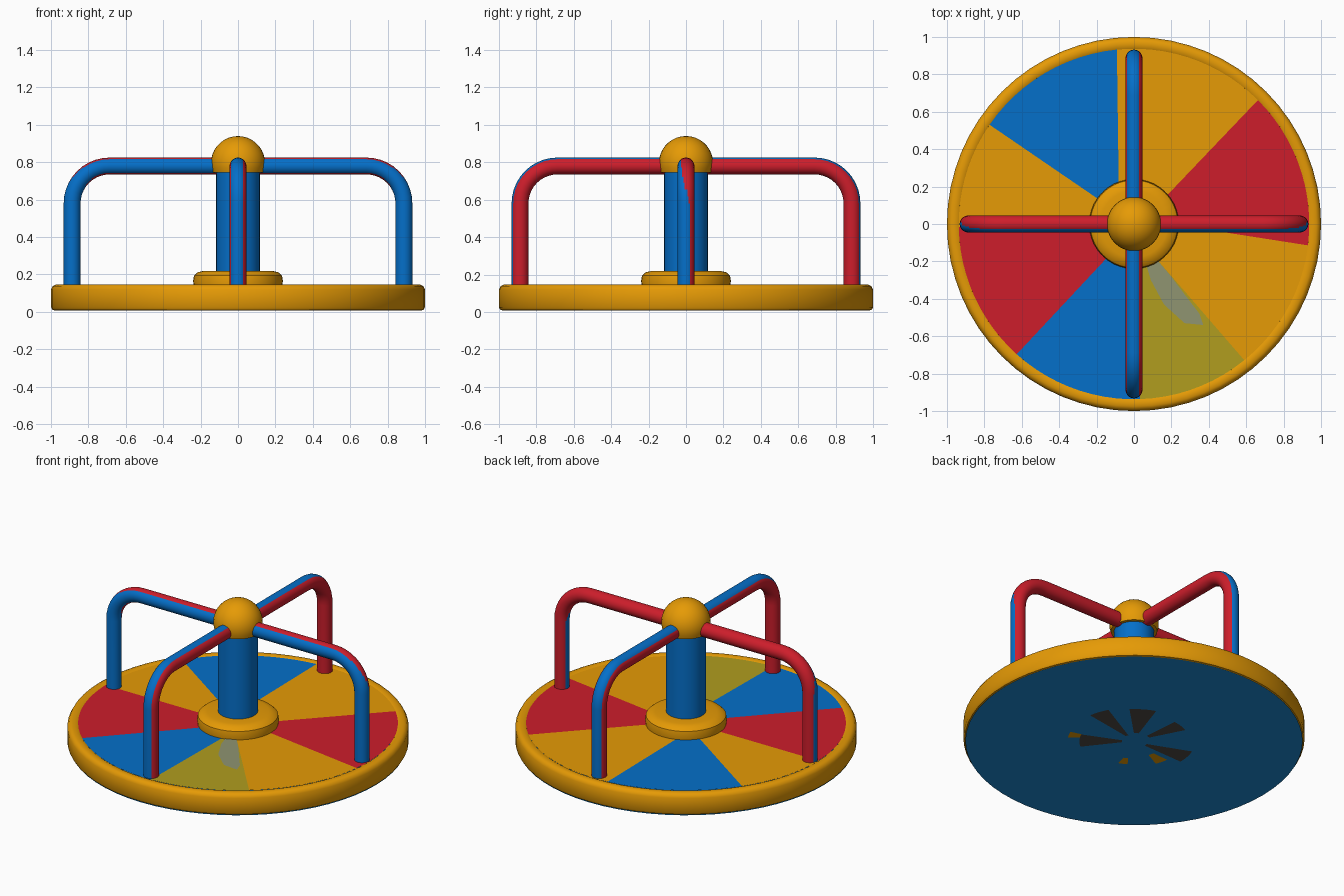
import bpy, bmesh
from math import sin, cos, pi, radians, hypot
from mathutils import Vector, Matrix

if "Cube" in bpy.data.objects:
    bpy.data.objects.remove(bpy.data.objects["Cube"])


def material(name, *srgb):
    rgba = [(c / 255) ** 2.2 for c in srgb] + [1]
    mat = bpy.data.materials.new(name)
    mat.use_nodes = True
    mat.diffuse_color = rgba
    bsdf = mat.node_tree.nodes["Principled BSDF"]
    bsdf.inputs["Base Color"].default_value = rgba
    bsdf.inputs["Roughness"].default_value = 0.6
    return mat


ORANGE = material("orange", 229, 153, 14)
BLUE = material("blue", 13, 111, 200)
RED = material("red", 204, 35, 47)
OLIVE = material("olive", 175, 156, 36)
GREY = material("worn grey", 142, 147, 112)
UNDER = material("underside blue", 35, 138, 212)
DARK = material("dark patch", 82, 76, 70)


def finish(name, bm, mats, smooth=True, recalc=True):
    if recalc:
        bmesh.ops.recalc_face_normals(bm, faces=bm.faces)
    mesh = bpy.data.meshes.new(name)
    bm.to_mesh(mesh)
    bm.free()
    obj = bpy.data.objects.new(name, mesh)
    bpy.context.collection.objects.link(obj)
    for m in mats:
        mesh.materials.append(m)
    if smooth:
        bpy.ops.object.select_all(action='DESELECT')
        obj.select_set(True)
        bpy.context.view_layer.objects.active = obj
        bpy.ops.object.shade_smooth_by_angle(angle=radians(40))
    return obj


def lathe(name, profile, mat, steps=64, closed=False):
    """Turn a (radius, height) profile around the z axis."""
    bm = bmesh.new()
    verts = [bm.verts.new((r, 0, z)) for r, z in profile]
    pairs = list(zip(verts, verts[1:]))
    if closed:
        pairs.append((verts[-1], verts[0]))
    edges = [bm.edges.new(p) for p in pairs]
    bmesh.ops.spin(bm, geom=verts + edges, cent=(0, 0, 0), axis=(0, 0, 1),
                   angle=2 * pi, steps=steps)
    bmesh.ops.remove_doubles(bm, verts=bm.verts, dist=0.0005)
    return finish(name, bm, [mat])


def sector(name, outer, inner, r_in, r_out, z, mat, up=True):
    """Flat wedge whose two sides may lean away from the radial direction."""
    bm = bmesh.new()
    n = max(2, round(abs(outer[1] - outer[0]) / 4))

    def arc(r, span):
        angles = [radians(span[0] + (span[1] - span[0]) * i / n) for i in range(n + 1)]
        return [bm.verts.new((r * cos(a), r * sin(a), z)) for a in angles]

    a, b = arc(r_in, inner), arc(r_out, outer)
    for i in range(n):
        quad = [a[i], b[i], b[i + 1], a[i + 1]]
        bm.faces.new(quad if up else quad[::-1])
    return finish(name, bm, [mat], smooth=False, recalc=False)


# Rim ring with rounded corners
lathe("platform_rim", [(0.93, 0.008), (0.98, 0.008), (0.992, 0.011), (1.0, 0.025),
                       (1.0, 0.12), (0.99, 0.138), (0.975, 0.146), (0.95, 0.146),
                       (0.937, 0.14), (0.93, 0.125)], ORANGE, closed=True)

# Underside disc
bm = bmesh.new()
bmesh.ops.create_circle(bm, cap_ends=True, segments=64, radius=0.988,
                        matrix=Matrix.Translation((0, 0, 0.004)))
bm.normal_update()
for f in bm.faces:
    if f.normal.z > 0:
        f.normal_flip()
finish("platform_underside", bm, [UNDER], smooth=False, recalc=False)

# Wedge patches under the middle: (angle, start, end, half width, colour)
patches = [(-38, 0.07, 0.32, 13, DARK), (-28, 0.32, 0.39, 5, ORANGE),
           (19, 0.08, 0.4, 9, DARK), (58, 0.1, 0.38, 12, DARK),
           (106, 0.1, 0.33, 10, DARK), (170, 0.08, 0.36, 11, DARK),
           (196, 0.18, 0.29, 8, ORANGE), (244, 0.2, 0.27, 6, ORANGE)]
for i, (angle, start, end, half, mat) in enumerate(patches):
    sector(f"underside_patch_{i}", (angle - half, angle + half),
           (angle - half * 0.7, angle + half * 0.7), start, end, 0, mat, up=False)

# Coloured deck panels: (outer edge angle, inner edge angle, colour)
panels = [(-7, 0, RED), (45, 40, ORANGE), (95.6, 114, BLUE), (145.5, 145, ORANGE),
          (181, 184, RED), (228, 232, BLUE), (272, 283, OLIVE), (309, 302, ORANGE),
          (353, 360, RED)]
for i, (p, q) in enumerate(zip(panels, panels[1:])):
    sector(f"deck_panel_{i}", (p[0], q[0]), (p[1], q[1]), 0.2, 0.937, 0.141, p[2])

# Worn patch on the olive panel
bm = bmesh.new()
bm.faces.new([bm.verts.new((x, y, 0.144)) for x, y in
              [(0.06, -0.2), (0.09, -0.3), (0.16, -0.43), (0.27, -0.53),
               (0.37, -0.54), (0.35, -0.48), (0.19, -0.27), (0.13, -0.2)]])
finish("worn_patch", bm, [GREY], smooth=False, recalc=False)

# Collar, centre post and domed cap
lathe("post_collar", [(0.1, 0.13), (0.235, 0.13), (0.24, 0.165), (0.235, 0.195),
                      (0.215, 0.212), (0.18, 0.22), (0.1, 0.22)], ORANGE, 40)
lathe("centre_post", [(0.117, 0.2), (0.117, 0.76)], BLUE, 32)
dome = [(0.145 * cos(t), 0.795 + 0.145 * sin(t))
        for t in [radians(-20 + 10 * i) for i in range(12)]]
lathe("hub_cap", [(0, 0.745), (0.132, 0.745)] + dome, ORANGE, 32)


def handrail(name, turn, is_blue):
    """Bent tube from the hub out and down to the deck; colour follows direction."""
    sides, radius, bend, reach, top = 40, 0.045, 0.2, 0.887, 0.78
    path = [(0.05, top, pi / 2)]
    for i in range(11):
        t = pi / 2 * (1 - i / 10)
        path.append((reach - bend + bend * cos(t), top - bend + bend * sin(t), t))
    path.append((reach, 0.125, 0))
    rot = Matrix.Rotation(turn, 3, 'Z')
    bm = bmesh.new()
    rings = []
    for x, z, t in path:
        out = Vector((cos(t), 0, sin(t)))
        rings.append([bm.verts.new(rot @ (Vector((x, 0, z)) + radius * (
            out * cos(a) + Vector((0, sin(a), 0)))))
            for a in [2 * pi * k / sides for k in range(sides)]])
    for a, b in zip(rings, rings[1:]):
        for k in range(sides):
            m = (k + 1) % sides
            bm.faces.new((a[k], a[m], b[m], b[k]))
    bm.faces.new(rings[0])
    bm.faces.new(rings[-1])
    bmesh.ops.recalc_face_normals(bm, faces=bm.faces)
    bm.normal_update()
    outward = rot @ Vector((1, 0, 0))
    for f in bm.faces:
        f.material_index = int(is_blue(f.normal, outward))
    finish(name, bm, [RED, BLUE])


# Side rails: blue towards the front; front and back rails: blue along the outer face
def front_facing(n, out):
    return n.y < 0.42 - 1.35 * abs(n.z)


def outer_facing(n, out):
    return hypot(max(n.z, 0), max(n.dot(out), 0)) - 0.18 * n.x > 0.72


handrail("left_handrail", 0, front_facing)
handrail("back_handrail", pi / 2, outer_facing)
handrail("right_handrail", pi, front_facing)
handrail("front_handrail", -pi / 2, outer_facing)
